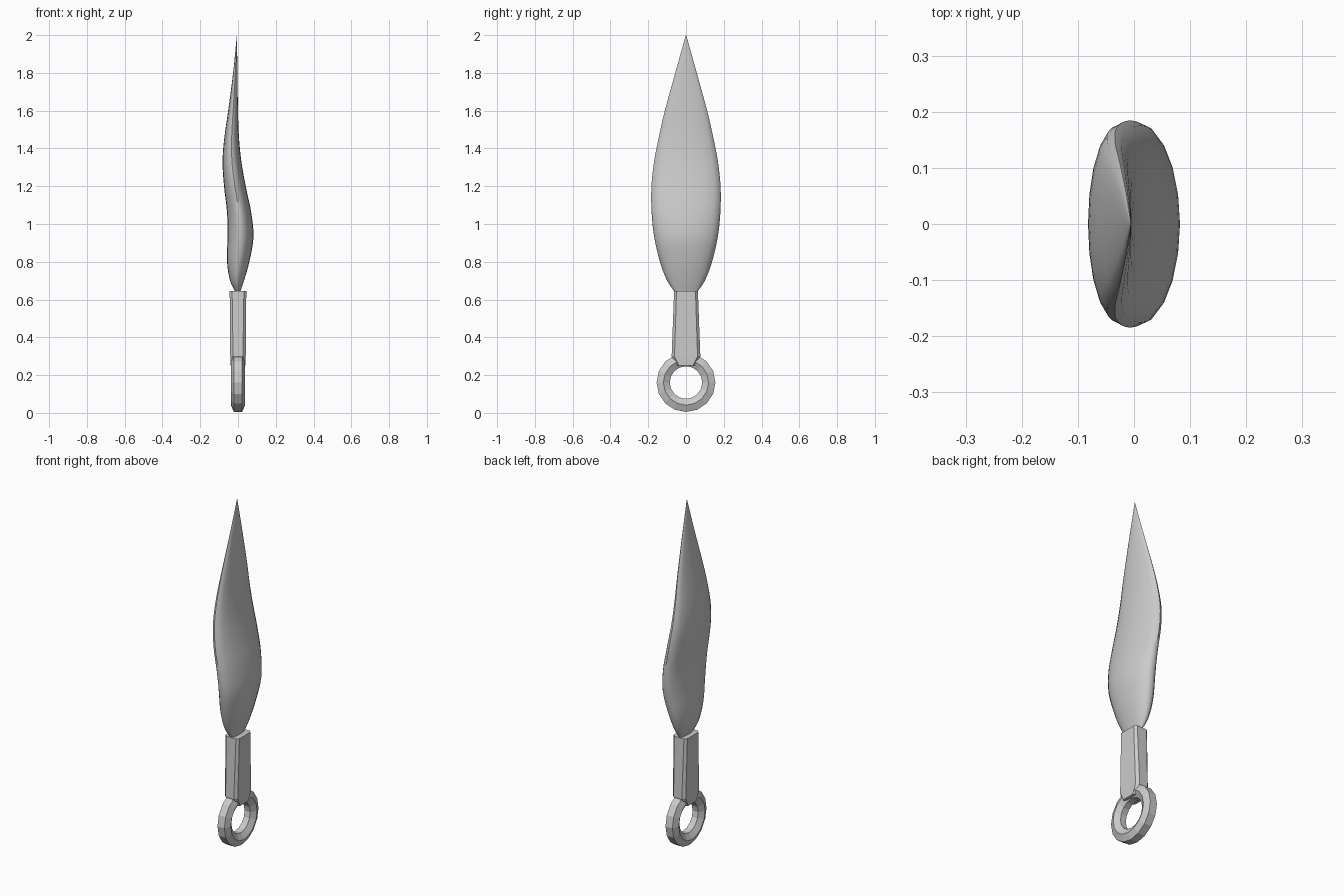
import bpy, bmesh, math
from mathutils import Vector

cube = bpy.data.objects.get("Cube")
if cube:
    bpy.data.objects.remove(cube)

steel = bpy.data.materials.new("grey steel")
steel.use_nodes = True
grey = (0.6, 0.6, 0.6, 1)
steel.diffuse_color = grey
steel.node_tree.nodes["Principled BSDF"].inputs["Base Color"].default_value = grey


def loft(name, rings, closed=False, smooth=False):
    """Skin a list of equal-length rings; cap the ends or join them in a loop."""
    bm = bmesh.new()
    loops = [[bm.verts.new(p) for p in ring] for ring in rings]
    pairs = list(zip(loops, loops[1:]))
    if closed:
        pairs.append((loops[-1], loops[0]))
    else:
        bm.faces.new(loops[0])
        bm.faces.new(loops[-1])
    for low, high in pairs:
        for i in range(len(low)):
            j = (i + 1) % len(low)
            bm.faces.new((low[i], low[j], high[j], high[i]))
    bmesh.ops.recalc_face_normals(bm, faces=bm.faces)
    mesh = bpy.data.meshes.new(name)
    bm.to_mesh(mesh)
    bm.free()
    mesh.materials.append(steel)
    obj = bpy.data.objects.new(name, mesh)
    bpy.context.collection.objects.link(obj)
    if smooth:
        bpy.ops.object.select_all(action="DESELECT")
        obj.select_set(True)
        bpy.context.view_layer.objects.active = obj
        bpy.ops.object.shade_smooth_by_angle(angle=math.radians(50))
    return obj


def spline(points, steps):
    """Pass a smooth curve through the points."""
    pts = [Vector(p) for p in points]
    pts = [2 * pts[0] - pts[1]] + pts + [2 * pts[-1] - pts[-2]]
    result = []
    for a, b, c, d in zip(pts, pts[1:], pts[2:], pts[3:]):
        for k in range(steps):
            t = k / steps
            result.append(b + (c - a) * (t / 2)
                          + (a * 2 - b * 5 + c * 4 - d) * (t * t / 2)
                          + (b * 3 - a - c * 3 + d) * (t ** 3 / 2))
    return result + [pts[-2]]


# Wavy leaf blade: height, left edge, right edge, half width
sections = [
    (0.635, -0.012, 0.01, 0.055),
    (0.7, -0.042, 0.032, 0.1),
    (0.8, -0.058, 0.06, 0.138),
    (0.93, -0.056, 0.082, 0.168),
    (1.06, -0.058, 0.07, 0.182),
    (1.2, -0.074, 0.041, 0.183),
    (1.33, -0.082, 0.018, 0.169),
    (1.46, -0.072, 0.005, 0.144),
    (1.6, -0.052, 0, 0.112),
    (1.8, -0.026, -0.003, 0.057),
    (2, -0.006, -0.005, 0.001),
]
SIDES = 20
blade_rings = []
for z, left, right, width in spline(sections, 4):
    ring = []
    for i in range(SIDES):
        a = math.tau * i / SIDES
        ring.append(((left + right) / 2 + (right - left) / 2 * math.cos(a),
                     width * math.sin(a), z))
    blade_rings.append(ring)
loft("blade", blade_rings, smooth=True)


# Chamfered grip, tapering into the ring
def chamfered(half_x, half_y, cut, z):
    corner = [(half_x, half_y - cut), (half_x - cut, half_y)]
    ring = corner + [(-x, y) for x, y in reversed(corner)]
    return [(x, y, z) for x, y in ring + [(-x, -y) for x, y in ring]]


loft("handle", [
    chamfered(0.039, 0.048, 0.012, 0.25),
    chamfered(0.041, 0.076, 0.015, 0.3),
    chamfered(0.044, 0.063, 0.013, 0.645),
])

# Faceted pommel ring with a hexagonal section: radius, depth
section = [(0.156, 0.022), (0.12, 0.038), (0.086, 0.018)]
section += [(r, -x) for r, x in reversed(section)]
SEGMENTS = 16
ring_loops = []
for i in range(SEGMENTS):
    a = math.tau * i / SEGMENTS
    ring_loops.append([(x, r * math.sin(a), 0.161 - r * math.cos(a)) for r, x in section])
loft("pommel_ring", ring_loops, closed=True)
